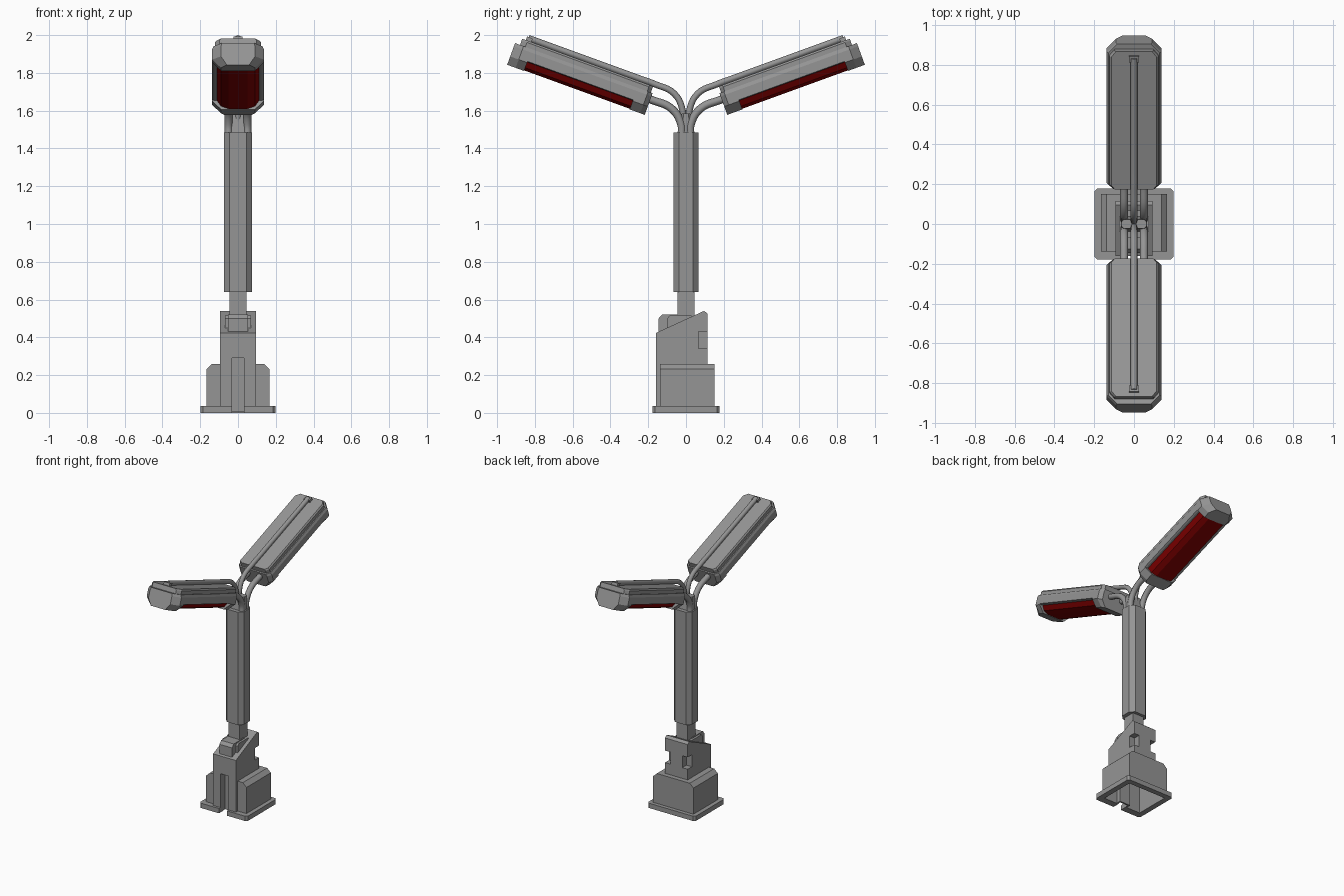
import bpy, bmesh, math
from mathutils import Vector

if "Cube" in bpy.data.objects:
    bpy.data.objects.remove(bpy.data.objects["Cube"], do_unlink=True)


def material(name, rgb):
    m = bpy.data.materials.new(name)
    m.use_nodes = True
    m.diffuse_color = (*rgb, 1)
    bsdf = next(n for n in m.node_tree.nodes if n.type == 'BSDF_PRINCIPLED')
    bsdf.inputs["Base Color"].default_value = (*rgb, 1)
    return m


GREY = material("metal grey", (0.30, 0.30, 0.30))
RED = material("dark red lens", (0.22, 0, 0))


def add_object(name, mesh, mat):
    mesh.materials.clear()
    mesh.materials.append(mat)
    ob = bpy.data.objects.new(name, mesh)
    bpy.context.collection.objects.link(ob)
    return ob


def loft(name, rings, mat=GREY):
    """Skin a closed solid through rings that share a point count."""
    bm = bmesh.new()
    loops = [[bm.verts.new(p) for p in ring] for ring in rings]
    n = len(loops[0])
    for a, b in zip(loops, loops[1:]):
        for i in range(n):
            j = (i + 1) % n
            bm.faces.new((a[i], a[j], b[j], b[i]))
    bm.faces.new(loops[0])
    bm.faces.new(loops[-1])
    bmesh.ops.recalc_face_normals(bm, faces=bm.faces)
    mesh = bpy.data.meshes.new(name)
    bm.to_mesh(mesh)
    bm.free()
    return add_object(name, mesh, mat)


def plan(hx, hy, c, z):
    """Rectangle with chamfered corners, lying at height z."""
    quarter = [(hx, hy - c), (hx - c, hy)]
    pts = quarter + [(-x, y) for x, y in reversed(quarter)]
    pts += [(-x, -y) for x, y in pts]
    return [(x, y, z) for x, y in pts]


def box(name, x0, x1, y0, y1, z0, z1):
    return loft(name, [[(x0, y0, z), (x1, y0, z), (x1, y1, z), (x0, y1, z)] for z in (z0, z1)])


def side_profile(name, hx, pts):
    return loft(name, [[(x, y, z) for y, z in pts] for x in (-hx, hx)])


def bake(ob):
    dg = bpy.context.evaluated_depsgraph_get()
    return bpy.data.meshes.new_from_object(ob.evaluated_get(dg))


def cut(ob, cutters):
    for c in cutters:
        mod = ob.modifiers.new("cut", 'BOOLEAN')
        mod.operation, mod.solver, mod.object = 'DIFFERENCE', 'EXACT', c
    mesh = bake(ob)
    ob.modifiers.clear()
    ob.data = mesh
    mesh.materials.clear()
    mesh.materials.append(GREY)


def pipe(name, pts, radius):
    cu = bpy.data.curves.new(name, 'CURVE')
    cu.dimensions = '3D'
    cu.bevel_depth, cu.bevel_resolution, cu.resolution_u = radius, 2, 5
    cu.use_fill_caps = True
    sp = cu.splines.new('BEZIER')
    sp.bezier_points.add(len(pts) - 1)
    for bp, p in zip(sp.bezier_points, pts):
        bp.co = p
        bp.handle_left_type = bp.handle_right_type = 'AUTO'
    tmp = bpy.data.objects.new(name + "_path", cu)
    bpy.context.collection.objects.link(tmp)
    mesh = bake(tmp)
    bpy.data.objects.remove(tmp, do_unlink=True)
    ob = add_object(name, mesh, GREY)
    for p in mesh.polygons:
        p.use_smooth = len(p.vertices) == 4
    return ob


# Base: plate, wide housing, sloped core and the pocket behind the cable slot
plate = loft("base_plate", [plan(.198, .178, .014, z) for z in (0, .036)])
housing_pts = [(-.167, .01), (-.167, .232), (-.137, .26), (.137, .26), (.167, .232), (.167, .01)]
housing = loft("base_housing", [[(x, y, z) for x, z in housing_pts] for y in (-.138, .15)])
core = side_profile("base_core", .094, [(-.16, .012), (-.16, .423), (.096, .54),
                                        (.115, .525), (.115, .012)])
pocket = box("slot_pocket", -.045, .045, -.145, -.095, .004, .215)

# Front cable slot, hollow underside and the two rear corner notches
slot = box("slot_cutter", -.033, .033, -.3, -.107, -.1, .29)
hollow = box("hollow_cutter", -.157, .157, -.127, .138, -.05, .205)
notches = []
for side in (-1, 1):
    a, b = sorted((side * .05, side * .2))
    notches.append(box("notch_cutter", a, b, .065, .2, .34, .43))
cut(plate, [slot, hollow])
cut(housing, [slot, hollow])
cut(core, [slot, hollow] + notches)
cut(pocket, [slot])
for c in [slot, hollow] + notches:
    bpy.data.objects.remove(c, do_unlink=True)

# Junction box on the slope
side_profile("junction_box", .052, [(-.145, .4), (-.145, .5), (-.125, .522), (0, .522), (0, .4)])
side_profile("junction_flange", .068, [(-.1, .41), (-.1, .5), (-.085, .516), (.03, .516), (.03, .41)])

# Pole and the hub that gathers the pipes
box("lower_post", -.046, .046, -.045, .045, .4, .66)
loft("main_pole", [plan(.075, .067, .03, z) for z in (.64, 1.485)])
loft("pipe_hub", [plan(.066, .04, .015, 1.475), plan(.062, .022, .01, 1.585)])

# Lamp heads: s runs along the tilted arm, t is the height across it
TILT = math.radians(20)
CO, SI = math.cos(TILT), math.sin(TILT)
SHELL = [(.09, 1.408), (.137, 1.455), (.137, 1.512), (.129, 1.53)]
MIDDLE = [(.125, 1.458), (.137, 1.462), (.137, 1.512), (.129, 1.53)]
LENS = [(.05, 1.411), (.09, 1.426), (.116, 1.465)]
LID = [(.122, 1.52), (.122, 1.555), (.114, 1.565)]


def lamp(tag, d):
    def at(x, s, t):
        return Vector((x, d * (s * CO - t * SI), s * SI + t * CO))

    def head_part(name, half, stations, mat=GREY):
        section = half + [(-x, t) for x, t in reversed(half)]
        loft(f"{tag}_{name}", [[at(x * w, s, t) for x, t in section] for s, w in stations], mat)

    head_part("inner_cap", SHELL, [(.745, .82), (.77, 1), (.83, 1)])
    head_part("outer_cap", SHELL, [(1.425, 1), (1.472, 1), (1.52, .66)])
    head_part("shell", MIDDLE, [(.82, 1), (1.435, 1)])
    head_part("lens", LENS, [(.825, 1), (1.43, 1)], RED)
    head_part("lid", LID, [(.755, .85), (.775, 1), (1.462, 1), (1.492, .8)])
    head_part("pipe_clip", [(.024, 1.56), (.024, 1.585)], [(1.44, 1), (1.472, 1)])

    # Conduit along the lid and the twin support arms
    low = [(.018, 1.46), (.018, 1.6), (.062, 1.69)]
    path = [Vector((0, d * y, z)) for y, z in low]
    path += [at(0, s, 1.579) for s in (.75, .85, 1.462)]
    pipe(f"{tag}_conduit", path, .017)
    for side, x in (("right", -.05), ("left", .05)):
        low = [(.024, 1.46), (.026, 1.53), (.078, 1.612)]
        path = [Vector((x, d * y, z)) for y, z in low]
        path += [at(x, s, 1.495) for s in (.735, .79)]
        pipe(f"{tag}_{side}_arm", path, .021)


lamp("front_lamp", -1)
lamp("back_lamp", 1)
